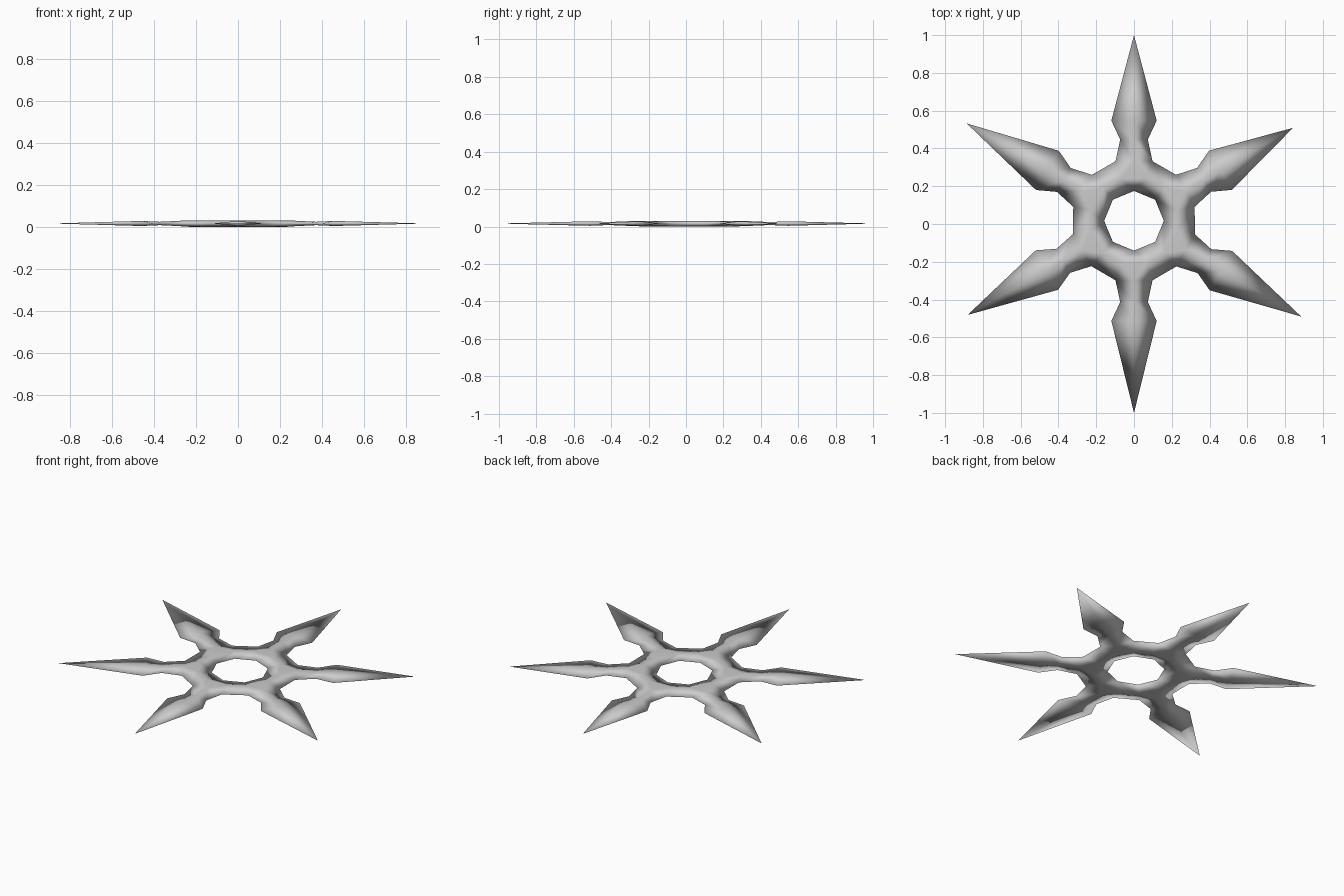
import bpy, bmesh
from math import radians, cos, sin, pi, atan2, hypot

if "Cube" in bpy.data.objects:
    bpy.data.objects.remove(bpy.data.objects["Cube"])

CY, MID = 0.017, 0.016               # star centre in y, height of the cutting edge
# arm stations: radius, half width, ridge height
STATIONS = [(0.315, 0.098, 0.013), (0.43, 0.073, 0.008), (0.53, 0.12, 0.012)]
CREST_R, HOLE_R = 0.235, 0.158
# angle and tip radius of each blade
ARMS = [(30.3, 0.975), (90, 0.983), (149.8, 1.025),
        (209.5, 1.012), (270, 1.017), (330.2, 1.02)]

bm = bmesh.new()


def vert(r, w, z, a):
    """Vertex at radius r and side offset w in an arm turned by angle a."""
    return bm.verts.new((r * cos(a) - w * sin(a), CY + r * sin(a) + w * cos(a), MID + z))


def build_side(s):
    """One face of the star: s=1 top, s=-1 bottom."""
    hole = [vert(HOLE_R, 0, 0, k * pi / 4) for k in range(8)]
    rims = []                         # (crest, outer rim, hole vertex) round the ring
    for deg, tip_r in ARMS:
        a = radians(deg)
        rows = [(vert(r, -w, 0, a), vert(r, 0, s * h, a), vert(r, w, 0, a))
                for r, w, h in STATIONS]
        tip = vert(tip_r, 0, 0, a)
        # blade strips and point
        for p, q in zip(rows, rows[1:]):
            bm.faces.new((p[0], q[0], q[1], p[1]))
            bm.faces.new((p[1], q[1], q[2], p[2]))
        bm.faces.new((rows[-1][0], tip, rows[-1][1]))
        bm.faces.new((rows[-1][1], tip, rows[-1][2]))
        # raised ring where the arm joins
        crest_h = s * (0.014 if s > 0 else 0.016)
        ends = []
        for side, rim in ((-1, rows[0][0]), (1, rows[0][2])):
            ca = a + side * radians(17)
            c = vert(CREST_R, 0, crest_h, ca - a + a)
            ends.append(c)
            rims.append((c, rim, hole[round(ca / (pi / 4)) % 8]))
            bm.faces.new((c, rim, rows[0][1]))
        bm.faces.new((ends[0], rows[0][1], ends[1]))
    # ring: slope to the hole everywhere, outer slope between the arms
    for i, (c, rim, h) in enumerate(rims):
        c2, rim2, h2 = rims[(i + 1) % len(rims)]
        bm.faces.new((c, c2, h) if h is h2 else (c, c2, h2, h))
        if i % 2:
            bm.faces.new((c, rim, rim2, c2))


build_side(1)
build_side(-1)
bmesh.ops.remove_doubles(bm, verts=bm.verts, dist=1e-4)
bmesh.ops.recalc_face_normals(bm, faces=bm.faces)
for f in bm.faces:
    f.smooth = True

mesh = bpy.data.meshes.new("throwing_star")
bm.to_mesh(mesh)
bm.free()
bpy.context.collection.objects.link(bpy.data.objects.new("throwing_star", mesh))
